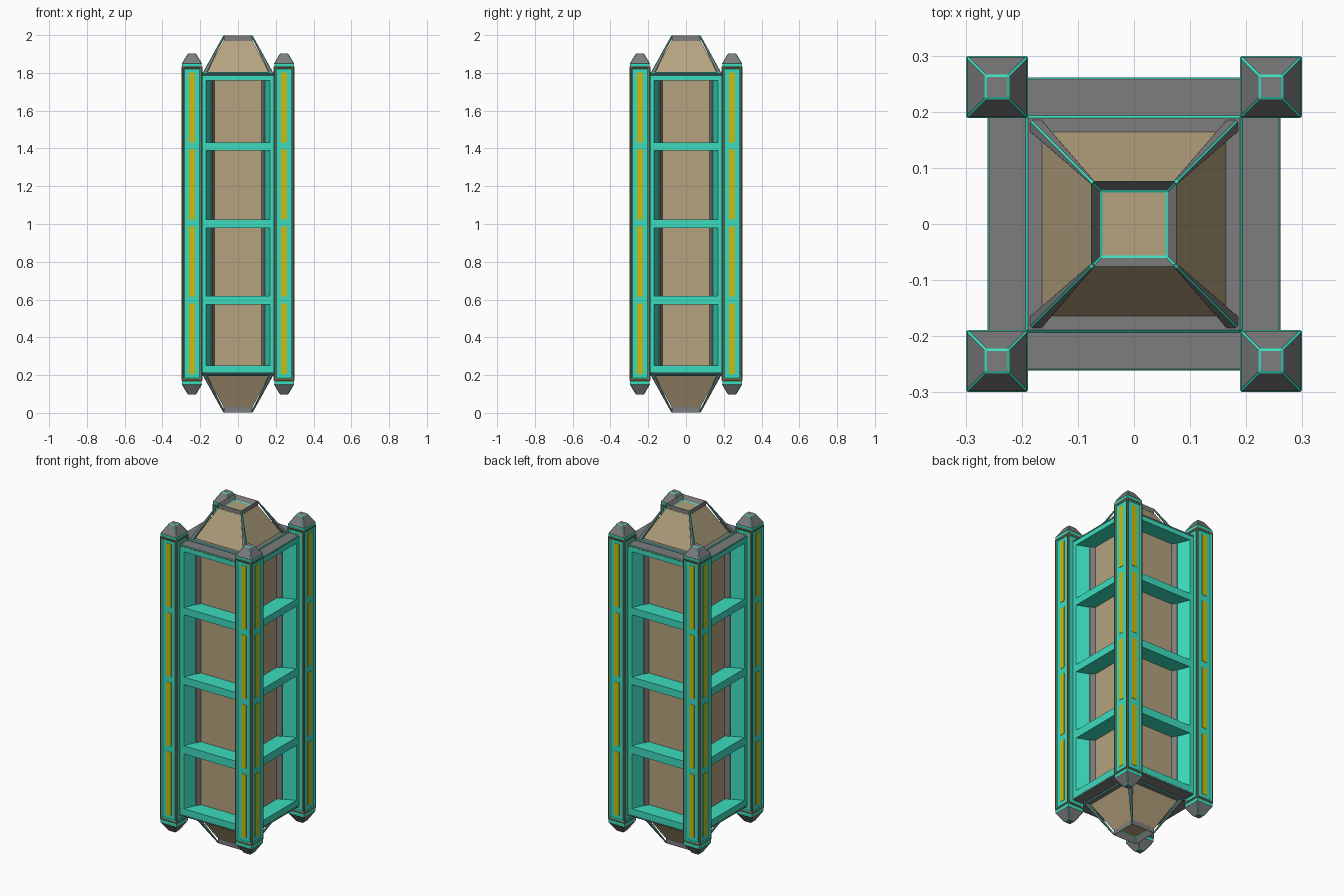
import bpy, bmesh
from mathutils import Vector

if "Cube" in bpy.data.objects:
    bpy.data.objects.remove(bpy.data.objects["Cube"], do_unlink=True)


def material(name, rgb):
    m = bpy.data.materials.new(name)
    m.use_nodes = True
    m.diffuse_color = (*rgb, 1)
    m.node_tree.nodes["Principled BSDF"].inputs["Base Color"].default_value = (*rgb, 1)
    return m


GREY = material("grey metal", (0.205, 0.205, 0.205))
TEAL = material("teal trim", (0.045, 0.72, 0.52))
TAN = material("tan panel", (0.46, 0.36, 0.21))
ORANGE = material("orange border", (0.56, 0.09, 0.022))
YELLOW = material("yellow strip", (0.6, 0.51, 0.006))


def rect(x0, x1, y0, y1):
    return [(x0, y0), (x1, y0), (x1, y1), (x0, y1)]


def square(r, cx=0, cy=0):
    return rect(cx - r, cx + r, cy - r, cy + r)


def turn(poly, quarter):
    for _ in range(quarter):
        poly = [(-y, x) for x, y in poly]
    return poly


def loft(name, low, z0, high, z1, mats, flip=False, trim=0, edit=None):
    """Solid between two outlines; flip mirrors it about mid height, trim adds bevelled edges."""
    bm = bmesh.new()
    rings = [[bm.verts.new((x, y, 2 - z if flip else z)) for x, y in poly]
             for poly, z in ((low, z0), (high, z1))]
    n = len(low)
    bm.faces.new(rings[0])
    bm.faces.new(rings[1])
    for i in range(n):
        j = (i + 1) % n
        bm.faces.new((rings[0][i], rings[0][j], rings[1][j], rings[1][i]))
    bmesh.ops.recalc_face_normals(bm, faces=bm.faces)
    if edit:
        edit(bm)
    mesh = bpy.data.meshes.new(name)
    bm.to_mesh(mesh)
    bm.free()
    for m in mats:
        mesh.materials.append(m)
    obj = bpy.data.objects.new(name, mesh)
    bpy.context.collection.objects.link(obj)
    if trim:
        mod = obj.modifiers.new("trim", "BEVEL")
        mod.width = trim
        mod.segments = 1
        mod.limit_method = "ANGLE"
        mod.material = 1
    return obj


def sink_end(bm):
    # sloped recess with a panel at the outer end of the collar
    end = max(bm.faces, key=lambda f: abs(f.calc_center_median().z - 1))
    bmesh.ops.inset_individual(bm, faces=[end], thickness=0.025, depth=-0.03)
    end.material_index = 2


def sink_sides(bm):
    # shallow coloured channel in each side of a post
    sides = [f for f in bm.faces if abs(f.normal.z) < 0.5]
    bmesh.ops.inset_individual(bm, faces=sides, thickness=0.015)
    walls = bmesh.ops.inset_individual(bm, faces=sides, thickness=0.003, depth=-0.006)["faces"]
    for f in sides + walls:
        f.material_index = 1


# Inner panelled core
loft("core_panels", square(0.165), 0.205, square(0.165), 1.795, [TAN])

# Window surrounds and rails on each of the four sides
rail_levels = [(0.207, 0.25), (0.573, 0.62), (0.98, 1.024), (1.39, 1.432), (1.76, 1.793)]
for q in range(4):
    for i, (z0, z1) in enumerate(rail_levels):
        bar = turn(rect(-0.191, 0.191, -0.26, -0.16), q)
        loft(f"rail_{q}_{i}", bar, z0, bar, z1, [TEAL])
    for s in (-1, 1):
        jamb = [(s * x, y) for x, y in
                ((0.2, -0.26), (0.17, -0.26), (0.142, -0.19), (0.2, -0.19))]
        edge = [(s * x, y) for x, y in
                ((0.19, -0.191), (0.138, -0.191), (0.121, -0.16), (0.19, -0.16))]
        loft(f"jamb_{q}_{s}", turn(jamb, q), 0.21, turn(jamb, q), 1.79, [TEAL])
        loft(f"window_edge_{q}_{s}", turn(edge, q), 0.21, turn(edge, q), 1.79, [GREY])

# Tapered ends, the same above and below
for flip, where in ((False, "top"), (True, "bottom")):
    loft(f"{where}_ledge", square(0.261), 1.785, square(0.261), 1.797,
         [GREY, TEAL], flip, 0.003)
    loft(f"{where}_taper_base", square(0.193), 1.79, square(0.193), 1.804,
         [GREY, TEAL], flip, 0.004)
    loft(f"{where}_taper_panels", square(0.166), 1.8, square(0.076), 1.97, [TAN], flip)
    loft(f"{where}_collar", square(0.077), 1.967, square(0.077), 2.0,
         [GREY, TEAL, TAN], flip, 0.003, sink_end)
    for q in range(4):
        loft(f"{where}_ridge_{q}", turn(rect(0.166, 0.19, 0.166, 0.19), q), 1.795,
             turn(rect(0.069, 0.078, 0.069, 0.078), q), 1.997, [GREY, TEAL], flip, 0.003)

# Corner posts with channels, strips and caps
C, R = 0.244, 0.055
for q in range(4):
    cx, cy = turn([(C, C)], q)[0]
    loft(f"post_{q}", square(R, cx, cy), 0.17, square(R, cx, cy), 1.835,
         [ORANGE, TEAL], False, 0.0025, sink_sides)
    for side in range(4):
        strip = [(x + cx, y + cy) for x, y in turn(rect(-0.016, 0.016, -0.051, -0.045), side)]
        for i in range(4):
            z = 0.207 + 0.408 * i
            loft(f"strip_{q}_{side}_{i}", strip, z, strip, z + 0.371, [YELLOW])
    for flip, where in ((False, "top"), (True, "bottom")):
        loft(f"{where}_cap_band_{q}", square(0.052, cx, cy), 1.83,
             square(0.052, cx, cy), 1.848, [TEAL], flip)
        loft(f"{where}_cap_{q}", square(0.055, cx, cy), 1.847,
             square(0.021, cx, cy), 1.903, [GREY, TEAL], flip, 0.003)
